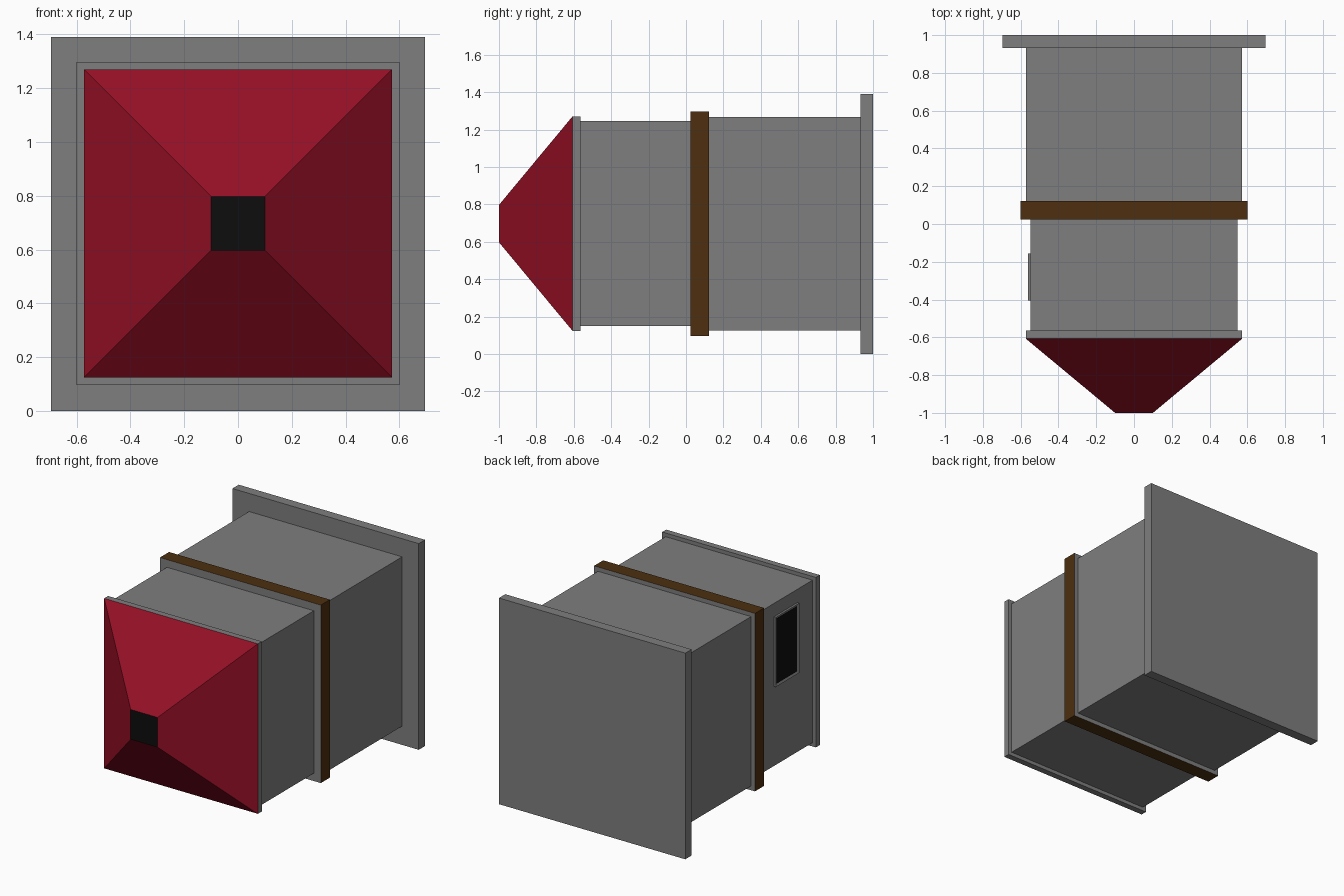
import bpy, bmesh

if "Cube" in bpy.data.objects:
    bpy.data.objects.remove(bpy.data.objects["Cube"])


def material(name, rgb):
    m = bpy.data.materials.new(name)
    m.diffuse_color = (*rgb, 1.0)
    m.use_nodes = True
    m.node_tree.nodes["Principled BSDF"].inputs["Base Color"].default_value = m.diffuse_color
    return m


GRAY = material("metal gray", (0.21, 0.21, 0.21))
RED = material("dark red", (0.30, 0.005, 0.019))
BROWN = material("dark brown", (0.074, 0.028, 0.005))
BLACK = material("black", (0.004, 0.004, 0.004))
CZ = 0.697  # height of the long axis


def frustum(name, y0, y1, h0, h1, mats, rule=None, z=CZ):
    """Square section running along y, half-widths h0 (front) and h1 (back)."""
    bm = bmesh.new()
    rings = []
    for y, h in ((y0, h0), (y1, h1)):
        rings.append([bm.verts.new((sx * h, y, z + sz * h))
                      for sx, sz in ((-1, -1), (1, -1), (1, 1), (-1, 1))])
    a, b = rings
    bm.faces.new(a)
    bm.faces.new(b[::-1])
    for i in range(4):
        j = (i + 1) % 4
        bm.faces.new((a[j], a[i], b[i], b[j]))
    return finish(name, bm, mats, rule)


def finish(name, bm, mats, rule=None):
    bmesh.ops.recalc_face_normals(bm, faces=bm.faces)
    if rule:
        for f in bm.faces:
            f.material_index = rule(f)
    me = bpy.data.meshes.new(name)
    bm.to_mesh(me)
    bm.free()
    for m in mats:
        me.materials.append(m)
    ob = bpy.data.objects.new(name, me)
    bpy.context.collection.objects.link(ob)
    return ob


# Main body sections, back to front
frustum("back_plate", 0.933, 1.0, 0.695, 0.695, [GRAY], z=0.695)
frustum("rear_body", 0.12, 0.933, 0.571, 0.571, [GRAY])
frustum("front_body", -0.565, 0.025, 0.548, 0.548, [GRAY])
frustum("front_flange", -0.607, -0.565, 0.573, 0.573, [GRAY])

# Band: brown around the rim, gray on its front and back faces
frustum("band", 0.025, 0.122, 0.6, 0.6, [BROWN, GRAY],
        lambda f: 1 if abs(f.normal.y) > 0.9 else 0)

# Tapered nose with a black tip
frustum("nose", -1.0, -0.607, 0.1, 0.573, [RED, BLACK],
        lambda f: 1 if f.normal.y < -0.9 else 0)

# Window on the left side: thin frame with an inset black pane
bm = bmesh.new()
bmesh.ops.create_cube(bm, size=1)
for v in bm.verts:
    v.co = (-0.555 + v.co.x * 0.014,
            -0.28 + v.co.y * 0.25,
            0.92 + v.co.z * 0.47)
bm.normal_update()
pane = [f for f in bm.faces if f.normal.x < -0.9]
bmesh.ops.inset_region(bm, faces=pane, thickness=0.02, depth=0)
for v in pane[0].verts:
    v.co.x += 0.006
pane[0].material_index = 1
finish("side_window", bm, [GRAY, BLACK])
